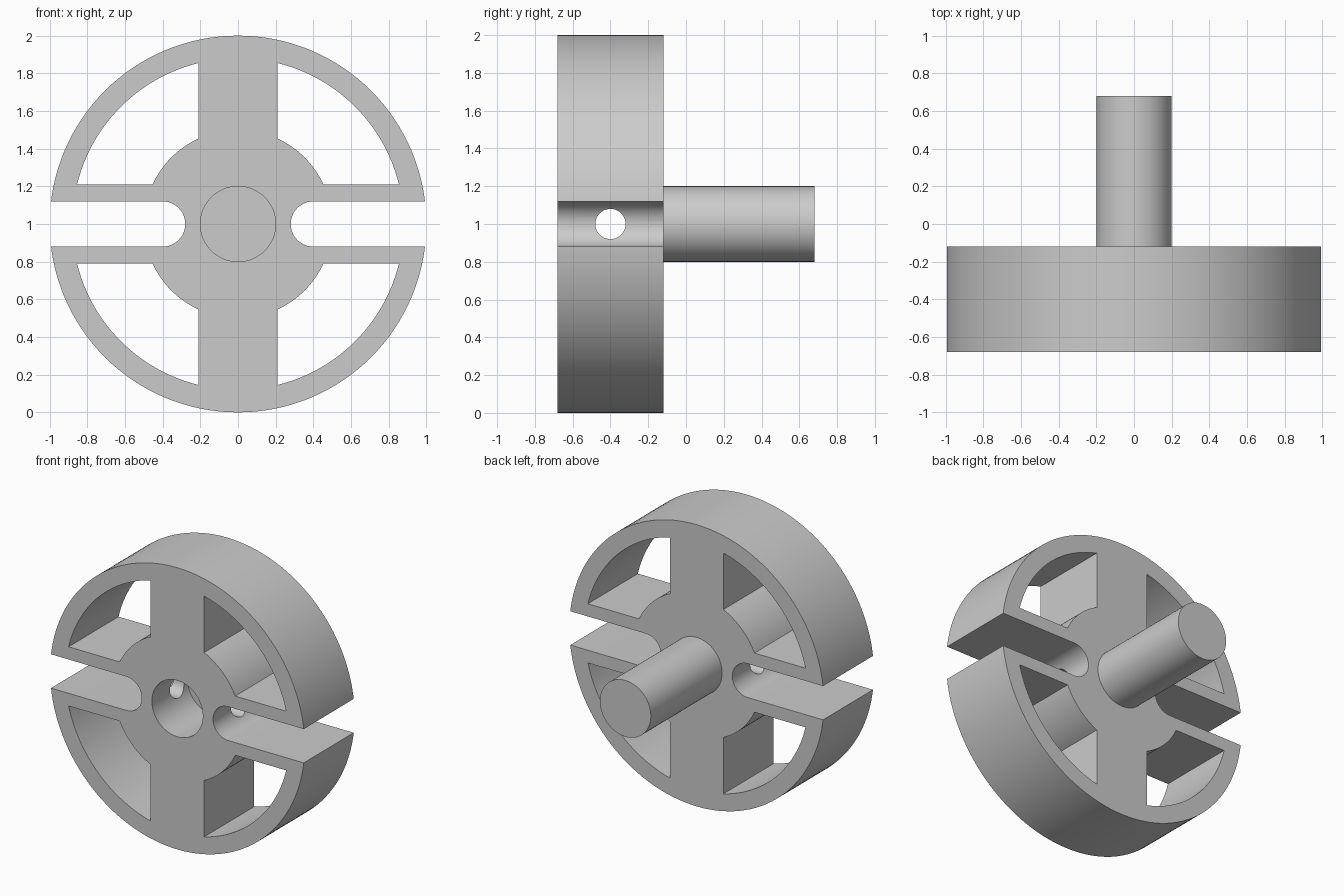
import bpy, bmesh
from math import cos, sin, pi, asin, acos
from mathutils import Matrix

if "Cube" in bpy.data.objects:
    bpy.data.objects.remove(bpy.data.objects["Cube"])

AXIS_Z = 1.0                  # height of the wheel axis
FRONT, BACK = -0.68, -0.12    # wheel faces along y
END = 0.68                    # free end of the shaft
RIM, RIM_INNER, HUB, BORE = 1.0, 0.88, 0.5, 0.2
SPOKE = 0.21                  # half width of the cross spokes
SLOT = 0.12                   # half width of the side slots

metal = bpy.data.materials.new("plain grey")
metal.use_nodes = True
grey = (0.6, 0.6, 0.6, 1)
metal.diffuse_color = grey
metal.node_tree.nodes["Principled BSDF"].inputs["Base Color"].default_value = grey


def arc(radius, start, stop, steps, cx=0.0):
    return [(cx + radius * cos(start + (stop - start) * i / steps),
             radius * sin(start + (stop - start) * i / steps))
            for i in range(steps + 1)]


def circle(radius, steps=128):
    return arc(radius, 0, 2 * pi, steps)[:-1]


def prism(name, profile, y0, y1):
    """Extrude an x-z profile, measured from the axis, along y."""
    bm = bmesh.new()
    face = bm.faces.new([bm.verts.new((x, y0, AXIS_Z + z)) for x, z in profile])
    out = bmesh.ops.extrude_face_region(bm, geom=[face])
    moved = [v for v in out["geom"] if isinstance(v, bmesh.types.BMVert)]
    bmesh.ops.translate(bm, verts=moved, vec=(0, y1 - y0, 0))
    bmesh.ops.recalc_face_normals(bm, faces=bm.faces)
    mesh = bpy.data.meshes.new(name)
    bm.to_mesh(mesh)
    bm.free()
    mesh.materials.append(metal)
    obj = bpy.data.objects.new(name, mesh)
    bpy.context.collection.objects.link(obj)
    return obj


def combine(target, tool, operation):
    tool.hide_render = True
    bpy.context.view_layer.objects.active = target
    mod = target.modifiers.new(tool.name, "BOOLEAN")
    mod.operation, mod.solver, mod.object = operation, "EXACT", tool
    bpy.ops.object.modifier_apply(modifier=mod.name)
    bpy.data.objects.remove(tool)


# Wheel disc with a solid shaft on its back
wheel = prism("slotted_wheel_with_shaft", circle(RIM), FRONT, BACK)
combine(wheel, prism("shaft", circle(BORE, 96), BACK - 0.08, END), "UNION")

# Four windows between rim, hub and spokes
window = (arc(RIM_INNER, asin(SPOKE / RIM_INNER), acos(SPOKE / RIM_INNER), 24)
          + arc(HUB, acos(SPOKE / HUB), asin(SPOKE / HUB), 16))
for sx in (1, -1):
    for sz in (1, -1):
        pts = [(sx * x, sz * z) for x, z in window]
        combine(wheel, prism("window", pts, FRONT - 0.1, BACK + 0.1), "DIFFERENCE")

# Round-ended slots open at both sides
slot = arc(SLOT, pi / 2, 3 * pi / 2, 24, cx=0.4) + [(1.2, -SLOT), (1.2, SLOT)]
for sx in (1, -1):
    pts = [(sx * x, z) for x, z in slot]
    combine(wheel, prism("slot", pts, FRONT - 0.1, BACK + 0.1), "DIFFERENCE")

# Blind bore in the front
combine(wheel, prism("bore", circle(BORE, 96), FRONT - 0.1, FRONT + 0.4), "DIFFERENCE")

# Cross hole joining the slots through the bore
pin = prism("cross_hole", circle(0.08, 48), -0.5, 0.5)
pin.data.transform(Matrix.Translation((0, -0.4, AXIS_Z))
                   @ Matrix.Rotation(pi / 2, 4, "Z")
                   @ Matrix.Translation((0, 0, -AXIS_Z)))
combine(wheel, pin, "DIFFERENCE")

# Smooth round walls, crisp edges
bpy.ops.object.select_all(action="DESELECT")
wheel.select_set(True)
bpy.context.view_layer.objects.active = wheel
bpy.ops.object.shade_smooth_by_angle()
